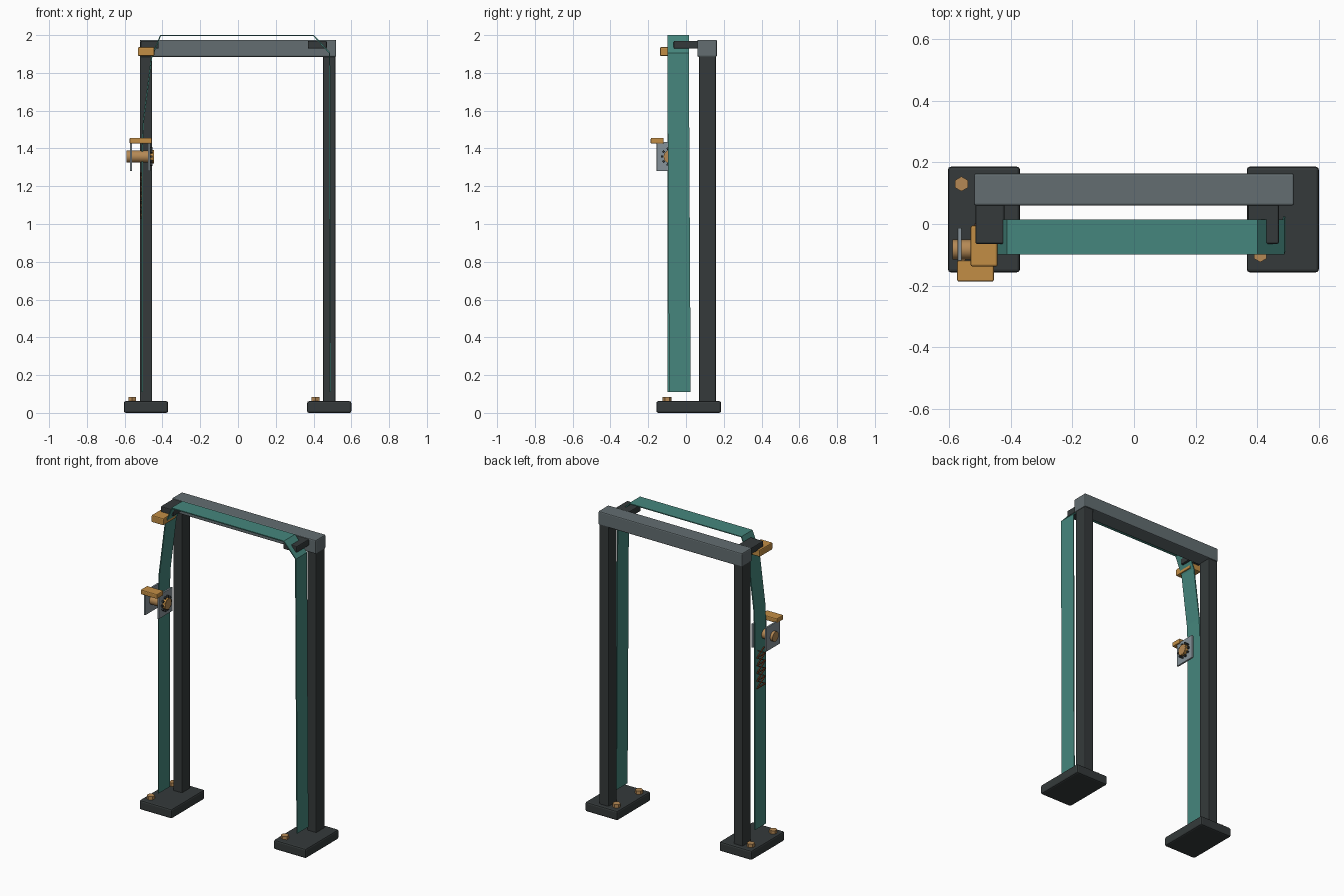
import bpy, bmesh, math
from mathutils import Vector

if "Cube" in bpy.data.objects:
    bpy.data.objects.remove(bpy.data.objects["Cube"])


def material(name, rgb):
    m = bpy.data.materials.new(name)
    m.use_nodes = True
    m.diffuse_color = (*rgb, 1)
    m.node_tree.nodes["Principled BSDF"].inputs["Base Color"].default_value = (*rgb, 1)
    return m


DARK = material("dark frame", (0.035, 0.042, 0.043))
GREY = material("grey beam", (0.125, 0.155, 0.165))
TEAL = material("teal webbing", (0.06, 0.24, 0.205))
AMBER = material("amber hardware", (0.54, 0.27, 0.06))
BRONZE = material("bronze fasteners", (0.46, 0.25, 0.09))
STEEL = material("steel plate", (0.24, 0.29, 0.32))
RUST = material("rust stitching", (0.24, 0.07, 0.025))


def finish(name, bm, mat, bevel=0):
    mesh = bpy.data.meshes.new(name)
    bmesh.ops.recalc_face_normals(bm, faces=bm.faces)
    bm.to_mesh(mesh)
    bm.free()
    ob = bpy.data.objects.new(name, mesh)
    bpy.context.collection.objects.link(ob)
    mesh.materials.append(mat)
    if bevel:
        mod = ob.modifiers.new("bevel", "BEVEL")
        mod.width, mod.segments = bevel, 2
    return ob


def box(name, mat, x, y, z, bevel=0.006):
    """Box spanning the given (low, high) ranges, with its origin at the centre."""
    bm = bmesh.new()
    bmesh.ops.create_cube(bm, size=1)
    bmesh.ops.scale(bm, vec=(x[1] - x[0], y[1] - y[0], z[1] - z[0]), verts=bm.verts)
    ob = finish(name, bm, mat, bevel)
    ob.location = [sum(r) / 2 for r in (x, y, z)]
    return ob


def cylinder(name, mat, centre, radius, depth, sides, along_x=False):
    bm = bmesh.new()
    bmesh.ops.create_cone(bm, cap_ends=True, segments=sides, radius1=radius,
                          radius2=radius, depth=depth)
    ob = finish(name, bm, mat)
    ob.location = centre
    if along_x:
        ob.rotation_euler.y = math.pi / 2
    return ob


# Frame: base plates with bolts, posts and cross beam
for side, cx in (("right", -0.487), ("left", 0.483)):
    box(side + "_base_plate", DARK, (cx - 0.117, cx + 0.117), (-0.157, 0.186), (0, 0.062), 0.01)
    box(side + "_post", DARK, (cx - 0.033, cx + 0.033), (0.07, 0.158), (0.05, 1.9))
    for spot, y in (("front", -0.1), ("back", 0.13)):
        cylinder(f"{side}_{spot}_bolt", BRONZE, (cx - 0.073, y, 0.07), 0.024, 0.028, 6)
box("cross_beam", GREY, (-0.52, 0.52), (0.06, 0.164), (1.885, 1.975), 0.007)

# Arms that carry the strap over the top
box("right_guide_arm", DARK, (-0.515, -0.42), (-0.065, 0.07), (1.928, 1.97))
box("left_guide_arm", DARK, (0.37, 0.47), (-0.065, 0.07), (1.928, 1.97))

# Webbing strap: (x, sideways shift, z) along its path, extruded over its width
path = [(-0.507, 0, 0.11), (-0.507, 0, 1.4), (-0.5, 0, 1.55), (-0.458, 0, 1.88),
        (-0.41, 0, 1.998), (0.4, 0, 1.998), (0.485, 0, 1.905), (0.488, 0.01, 0.11)]
bm = bmesh.new()
rows = [[bm.verts.new((x, y + shift, z)) for y in (-0.099, 0.015)] for x, shift, z in path]
for a, b in zip(rows, rows[1:]):
    bm.faces.new((a[0], a[1], b[1], b[0]))
strap = finish("webbing_strap", bm, TEAL)
thick = strap.modifiers.new("thickness", "SOLIDIFY")
thick.thickness, thick.offset = 0.007, 0

# Stitching on the outer face of the strap: boxed crosses
for i in range(5):
    z = 1.055 + i * 0.05
    box(f"stitch_bar_{i}", RUST, (-0.517, -0.51), (-0.085, 0.002), (z - 0.028, z - 0.022), 0)
    for s in (-1, 1):
        stitch = box(f"stitch_cross_{i}_{s}", RUST, (-0.516, -0.51), (-0.08, -0.003),
                     (z - 0.003, z + 0.003), 0)
        stitch.rotation_euler.x = s * 0.5

# Upper strap buckle
box("upper_buckle", AMBER, (-0.53, -0.443), (-0.138, -0.005), (1.89, 1.936))

# Ratchet: side plates, drum, end caps, teeth and handle
axle = Vector((-0.517, -0.083, 1.357))
for side, x in (("outer", -0.566), ("inner", -0.47)):
    box(f"ratchet_{side}_plate", STEEL, (x - 0.006, x + 0.006), (-0.155, -0.013), (1.28, 1.435), 0.002)
drum = cylinder("ratchet_drum", BRONZE, axle, 0.032, 0.145, 16, True)
cap = cylinder("ratchet_cap", AMBER, axle + Vector((0.062, 0, 0)), 0.036, 0.018, 12, True)
for i in range(10):
    a = math.tau * i / 10
    tooth = box(f"ratchet_tooth_{i}", DARK, (-0.466, -0.453), (-0.006, 0.006), (-0.006, 0.006), 0)
    tooth.location.y = axle.y + 0.044 * math.cos(a)
    tooth.location.z = axle.z + 0.044 * math.sin(a)
    tooth.rotation_euler.x = a
box("ratchet_handle", AMBER, (-0.574, -0.455), (-0.187, -0.118), (1.425, 1.456))

# Smooth the round drum only
bpy.ops.object.select_all(action="DESELECT")
drum.select_set(True)
bpy.context.view_layer.objects.active = drum
bpy.ops.object.shade_smooth_by_angle()
